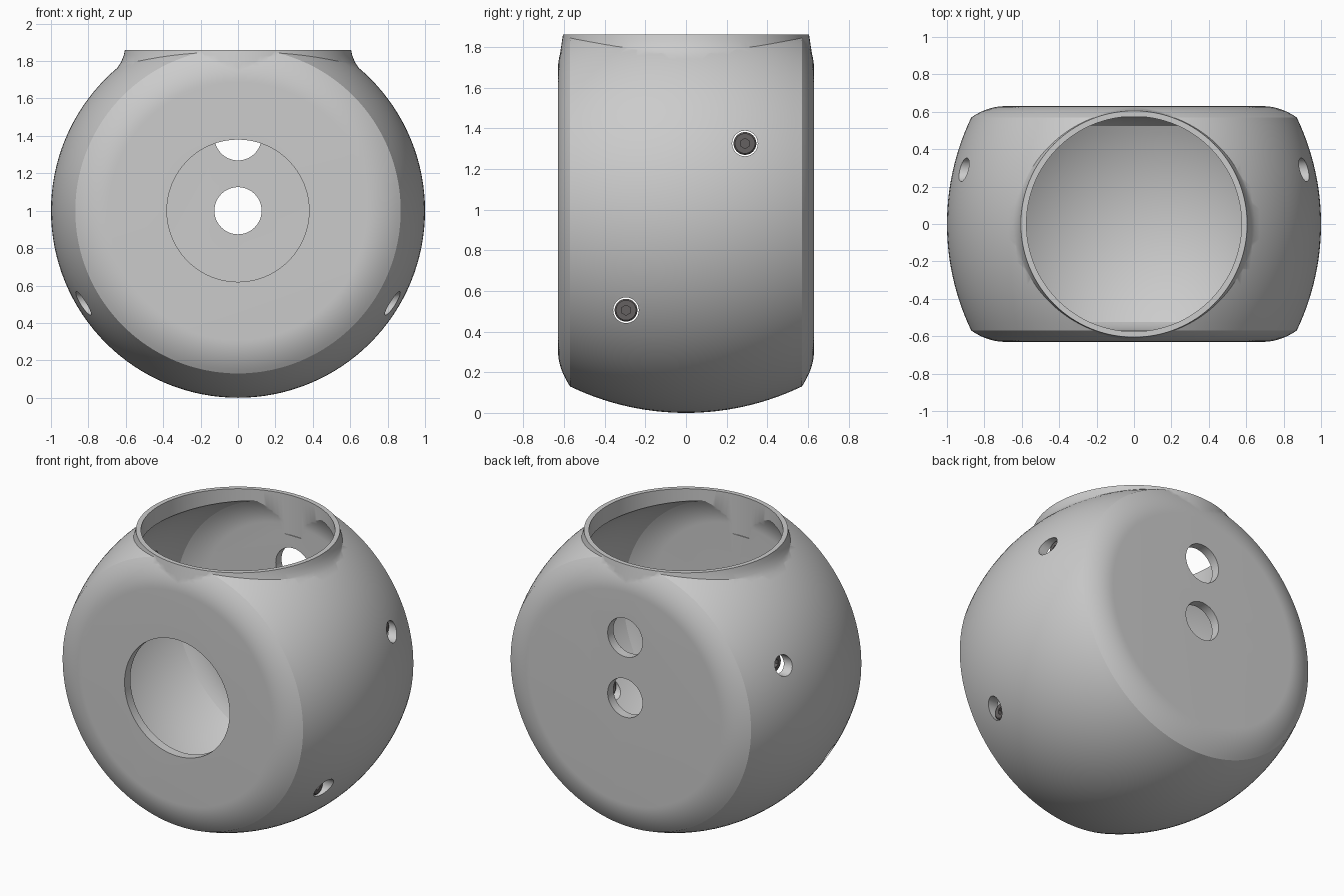
import bpy, bmesh
from math import sin, cos, pi, radians, sqrt
from mathutils import Matrix, Vector

if "Cube" in bpy.data.objects:
    bpy.data.objects.remove(bpy.data.objects["Cube"])

ALONG_Y = Matrix.Rotation(-pi / 2, 4, 'X')
ALONG_Z = Matrix.Identity(4)


def along_x(side=1):
    return Matrix.Rotation(side * pi / 2, 4, 'Y')


def lathe(name, profile, rot, pos=(0, 0, 0), seg=128, profile2=None):
    """Closed solid of (radius, height) rings; profile2 is the shape seen at 90 degrees."""
    bm = bmesh.new()
    rings = []
    for (r, h), (r2, _) in zip(profile, profile2 or profile):
        ring = []
        for i in range(seg):
            a = 2 * pi * i / seg
            k = cos(a) ** 2
            rad = r * k + r2 * (1 - k)
            ring.append(bm.verts.new((rad * cos(a), rad * sin(a), h)))
        rings.append(ring)
    for lo, hi in zip(rings, rings[1:]):
        for i in range(seg):
            j = (i + 1) % seg
            bm.faces.new((lo[i], lo[j], hi[j], hi[i]))
    bm.faces.new(rings[0][::-1])
    bm.faces.new(rings[-1])
    bmesh.ops.transform(bm, matrix=Matrix.Translation(Vector(pos)) @ rot, verts=bm.verts)
    bmesh.ops.recalc_face_normals(bm, faces=bm.faces)
    me = bpy.data.meshes.new(name)
    bm.to_mesh(me)
    bm.free()
    ob = bpy.data.objects.new(name, me)
    bpy.context.collection.objects.link(ob)
    return ob


def combine(ob, tool, op='DIFFERENCE'):
    """Apply a boolean and throw the tool away."""
    mod = ob.modifiers.new("bool", 'BOOLEAN')
    mod.operation, mod.solver, mod.object = op, 'EXACT', tool
    bpy.context.view_layer.objects.active = ob
    bpy.ops.object.modifier_apply(modifier=mod.name)
    bpy.data.objects.remove(tool)


def smooth(ob, angle):
    bpy.ops.object.select_all(action='DESELECT')
    ob.select_set(True)
    bpy.context.view_layer.objects.active = ob
    bpy.ops.object.shade_smooth_by_angle(angle=radians(angle))


def drum_profile(r_mid, r_edge, y_edge, r_cap, y_cap):
    """Bulging rim arc with a rounded shoulder into a flat cap, both sides."""
    sag = r_mid - r_edge
    big = (y_edge ** 2 + sag ** 2) / (2 * sag)
    half = []
    for i in range(15):
        y = y_edge * i / 14
        half.append((r_mid - big + sqrt(big ** 2 - y ** 2), y))
    for i in range(1, 11):
        t = 1 - i / 10
        half.append((r_cap + (r_edge - r_cap) * t, y_cap - (y_cap - y_edge) * t * t))
    return [(r, -y) for r, y in half[:0:-1]] + half


# Outer drum
body = lathe("hollow_body", drum_profile(1.0, 0.87, 0.57, 0.69, 0.63), ALONG_Y, (0, 0, 1))

# Collar, flared sideways, staying within the flat caps front and back
heights = [1.5, 1.69, 1.725, 1.76, 1.795, 1.83, 1.86, 1.9]
side_r = [0.5, 0.705, 0.682, 0.648, 0.625, 0.611, 0.605, 0.605]
front_r = [0.5, 0.628, 0.626, 0.621, 0.615, 0.61, 0.605, 0.605]
collar = lathe("collar", list(zip(side_r, heights)), ALONG_Z,
               profile2=list(zip(front_r, heights)))
combine(body, collar, 'UNION')

# Hollow inside, top opening and level rim
combine(body, lathe("cavity", drum_profile(0.945, 0.82, 0.525, 0.67, 0.57), ALONG_Y, (0, 0, 1)))
combine(body, lathe("opening", [(0.575, 1.6), (0.575, 2.3)], ALONG_Z))
combine(body, lathe("rim_cut", [(2, 1.86), (2, 2.4)], ALONG_Z, seg=16))

# Large front hole and two small back holes
combine(body, lathe("front_hole", [(0.38, -0.9), (0.38, -0.4)], ALONG_Y, (0, 0, 1)))
for z in (1.0, 1.395):
    combine(body, lathe("back_hole", [(0.126, 0.4), (0.126, 0.9)], ALONG_Y, (0, 0, z), 64))

# Screw holes through both sides: y, z, inner and outer x of the screw
screws = [(0.29, 1.325, 0.81, 0.855), (-0.295, 0.505, 0.745, 0.785)]
for y, z, _, _ in screws:
    combine(body, lathe("screw_hole", [(0.063, -1.5), (0.063, 1.5)], along_x(), (0, y, z), 40))
smooth(body, 25)

# Dark recessed set screws with hexagonal sockets
dark = bpy.data.materials.new("dark_metal")
dark.diffuse_color = (0.13, 0.12, 0.12, 1)
dark.use_nodes = True
dark.node_tree.nodes["Principled BSDF"].inputs["Base Color"].default_value = dark.diffuse_color
for side, label in ((1, "right"), (-1, "left")):
    for (y, z, x0, x1), level in zip(screws, ("upper", "lower")):
        profile = [(0.02, x0 + 0.012), (0.038, x0), (0.047, x0), (0.056, x0 + 0.009),
                   (0.056, x1 - 0.007), (0.049, x1)]
        screw = lathe(f"{label}_{level}_screw", profile, along_x(side), (0, y, z), 40)
        combine(screw, lathe("socket", [(0.025, x1 - 0.025), (0.025, x1 + 0.1)],
                             along_x(side), (0, y, z), 6))
        screw.data.materials.clear()
        screw.data.materials.append(dark)
        smooth(screw, 25)
